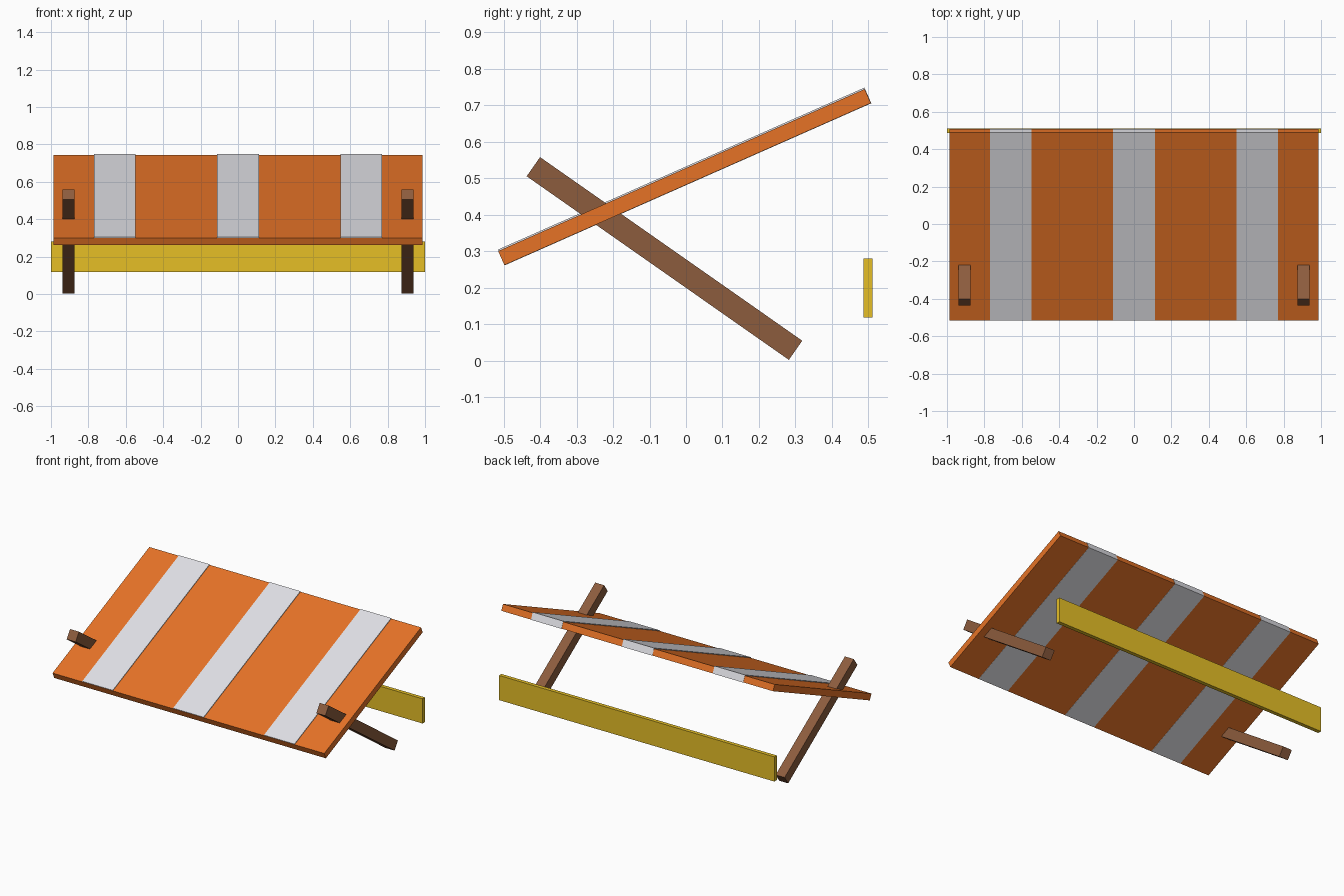
import bpy
from math import radians
from mathutils import Matrix, Vector

cube = bpy.data.objects.get("Cube")
if cube:
    bpy.data.objects.remove(cube, do_unlink=True)


def linear(c):
    return c / 12.92 if c <= 0.04045 else ((c + 0.055) / 1.055) ** 2.4


def material(name, *srgb):
    mat = bpy.data.materials.new(name)
    mat.use_nodes = True
    colour = (*[linear(c) for c in srgb], 1)
    mat.diffuse_color = colour
    mat.node_tree.nodes["Principled BSDF"].inputs["Base Color"].default_value = colour
    return mat


orange = material("orange", 0.9, 0.45, 0.15)
white = material("white", 0.88, 0.88, 0.9)
brown = material("brown", 0.55, 0.36, 0.24)
yellow = material("yellow", 0.9, 0.75, 0.15)


def box(name, size, centre, mat, tilt=0, shift=(0, 0, 0)):
    """Box tilted about x; shift is measured along its tilted axes."""
    bpy.ops.mesh.primitive_cube_add(size=1)
    ob = bpy.context.object
    ob.name = ob.data.name = name
    rot = Matrix.Rotation(radians(tilt), 4, "X")
    ob.data.transform(Matrix.Translation(shift) @ Matrix.Diagonal((*size, 1)))
    ob.matrix_world = Matrix.Translation(Vector(centre)) @ rot
    ob.data.materials.append(mat)
    return ob


# Sloping board
board_centre, slope = (0, -0.004, 0.503), 23.85
box("board", (1.974, 1.098, 0.042), board_centre, orange, slope)

# Stripes wrap the top, back edge and underside, stopping short of the front edge
for side, x in (("right", -0.66), ("middle", 0), ("left", 0.66)):
    box(f"{side}_stripe", (0.222, 1.098, 0.047), board_centre, white, slope,
        (x, 0.001, 0.0015))

# Slanted legs passing through the board
for side, x in (("right", -0.907), ("left", 0.907)):
    box(f"{side}_leg", (0.065, 0.877, 0.064), (x, -0.059, 0.28), brown, -35)

# Upright rail at the back
box("back_rail", (2, 0.025, 0.162), (0, 0.499, 0.199), yellow)
